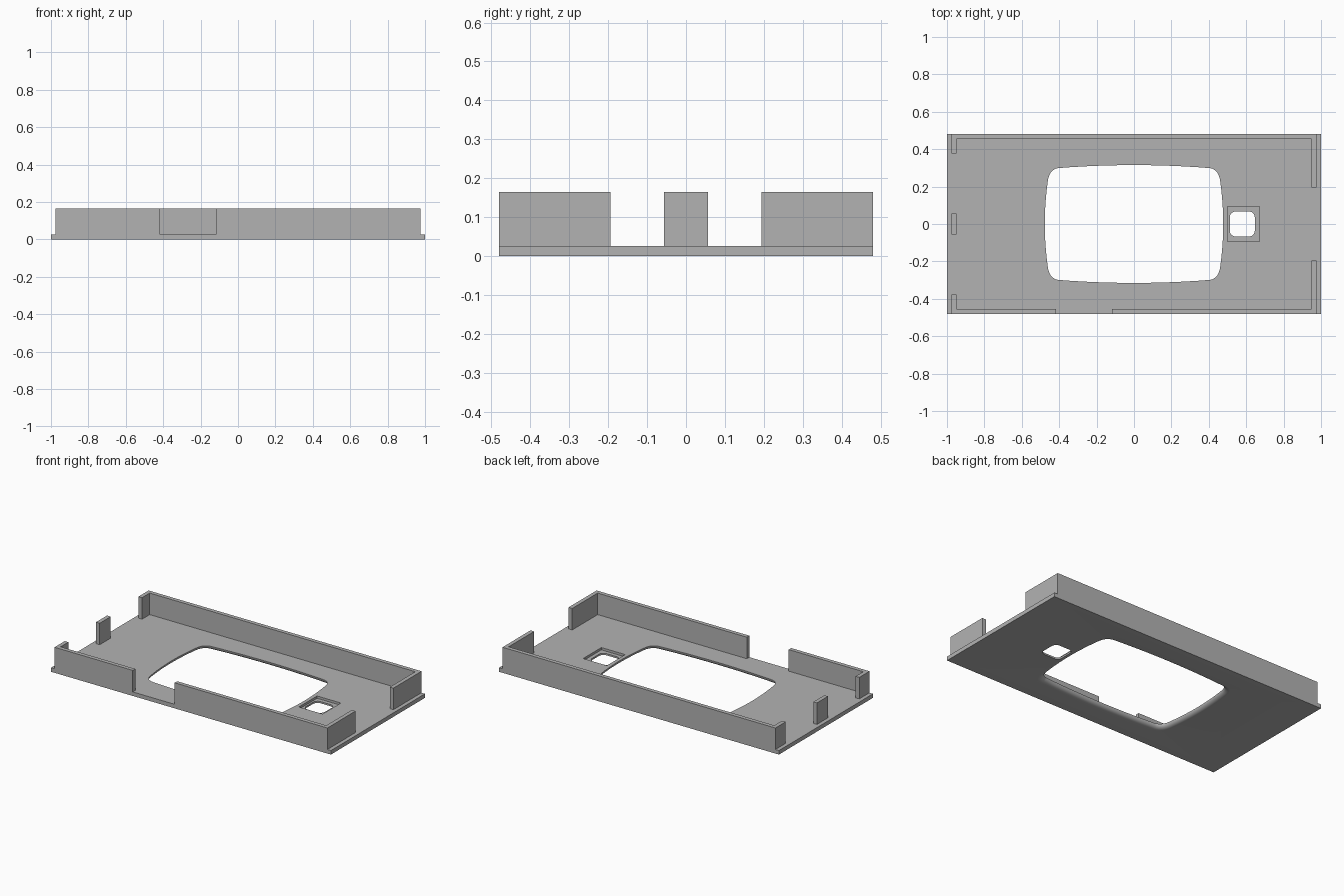
import bpy, bmesh, math

if "Cube" in bpy.data.objects:
    bpy.data.objects.remove(bpy.data.objects["Cube"])

grey = bpy.data.materials.new("plain grey")
grey.diffuse_color = (0.45, 0.45, 0.45, 1)
grey.use_nodes = True
grey.node_tree.nodes["Principled BSDF"].inputs["Base Color"].default_value = grey.diffuse_color
T, H, HY = 0.026, 0.165, 0.48      # plate thickness, wall top, half depth


def new_object(name, bm):
    bmesh.ops.recalc_face_normals(bm, faces=bm.faces)
    mesh = bpy.data.meshes.new(name)
    bm.to_mesh(mesh)
    bm.free()
    mesh.materials.append(grey)
    ob = bpy.data.objects.new(name, mesh)
    bpy.context.collection.objects.link(ob)
    return ob


def loft(name, rings):
    """Closed solid through rings of equal point count."""
    bm = bmesh.new()
    loops = [[bm.verts.new(p) for p in r] for r in rings]
    n = len(loops[0])
    for a, b in zip(loops, loops[1:]):
        for i in range(n):
            j = (i + 1) % n
            bm.faces.new((a[i], a[j], b[j], b[i]))
    bm.faces.new(loops[0][::-1])
    bm.faces.new(loops[-1])
    return new_object(name, bm)


def box(name, x0, x1, y0, y1, z0, z1):
    base = [(x0, y0), (x1, y0), (x1, y1), (x0, y1)]
    return loft(name, [[(x, y, z) for x, y in base] for z in (z0, z1)])


def mirrored(quarter):
    """Full outline from the +x +y quarter, which runs from the x axis to the y axis."""
    half = quarter + [(-x, y) for x, y in quarter[-2::-1]]
    return half + [(x, -y) for x, y in half[-2:0:-1]]


# Barrel-shaped outline of the large opening
side = [(0.477 - 0.015 * (k / 5) ** 2, 0.22 * k / 5) for k in range(6)]
top = [(0.405 * (1 - k / 6), 0.315 - 0.016 * (1 - k / 6) ** 2) for k in range(7)]
a, c, b = side[-1], (0.456, 0.291), top[0]
corner = []
for k in range(1, 8):
    t = k / 8
    corner.append(tuple((1 - t) ** 2 * a[i] + 2 * t * (1 - t) * c[i] + t * t * b[i] for i in (0, 1)))
barrel = mirrored(side + corner + top)


def barrel_ring(d, z):
    return [(x * (1 + d / 0.477), y * (1 + d / 0.315), z) for x, y in barrel]


# Opening cutter flares downward to round the lower rim
R = 0.028
rings = [barrel_ring(R, -0.05)]
for k in range(7):
    ang = math.pi / 2 * k / 6
    rings.append(barrel_ring(R * (1 - math.sin(ang)), T * 0.95 * (1 - math.cos(ang))))
rings.append(barrel_ring(0, 0.1))
opening = loft("opening_cutter", rings)

# Small rounded hole and its square recess
CX, HW, RAD = 0.579, 0.067, 0.032
quarter = [(HW, 0)] + [(HW - RAD + RAD * math.cos(math.pi / 2 * k / 6),
                        HW - RAD + RAD * math.sin(math.pi / 2 * k / 6)) for k in range(7)] + [(0, HW)]
small = mirrored(quarter)
hole = loft("small_hole_cutter", [[(CX + x, y, z) for x, y in small] for z in (-0.05, 0.1)])
recess = box("recess_cutter", 0.5, 0.67, -0.093, 0.093, 0.011, 0.1)

# Base plate with cut-outs
plate = box("base_plate", -1, 1, -HY, HY, 0, T)
for cutter in (opening, hole, recess):
    m = plate.modifiers.new(cutter.name, 'BOOLEAN')
    m.operation, m.solver, m.object = 'DIFFERENCE', 'EXACT', cutter
bpy.context.view_layer.objects.active = plate
plate.select_set(True)
for m in list(plate.modifiers):
    bpy.ops.object.modifier_apply(modifier=m.name)
for cutter in (opening, hole, recess):
    bpy.data.objects.remove(cutter)
bpy.ops.object.shade_smooth_by_angle(angle=math.radians(30))

# Long walls along back and front, the front one with a gap
X, W = 0.975, 0.026
box("back_wall", -X, X, HY - W, HY, T, H)
box("front_wall_left", -X, -0.416, -HY, -HY + W, T, H)
box("front_wall_right", -0.117, X, -HY, -HY + W, T, H)

# Return walls at both ends and the centre tab
for s, label in ((1, "back"), (-1, "front")):
    y_in = s * (HY - W)
    for name, x0, y_end in (("right", X - W, 0.194), ("left", -X, 0.376)):
        y0, y1 = sorted((y_in, s * y_end))
        box(f"{name}_{label}_return", x0, x0 + W, y0, y1, T, H)
box("left_centre_tab", -X, -X + W, -0.056, 0.056, T, H)
